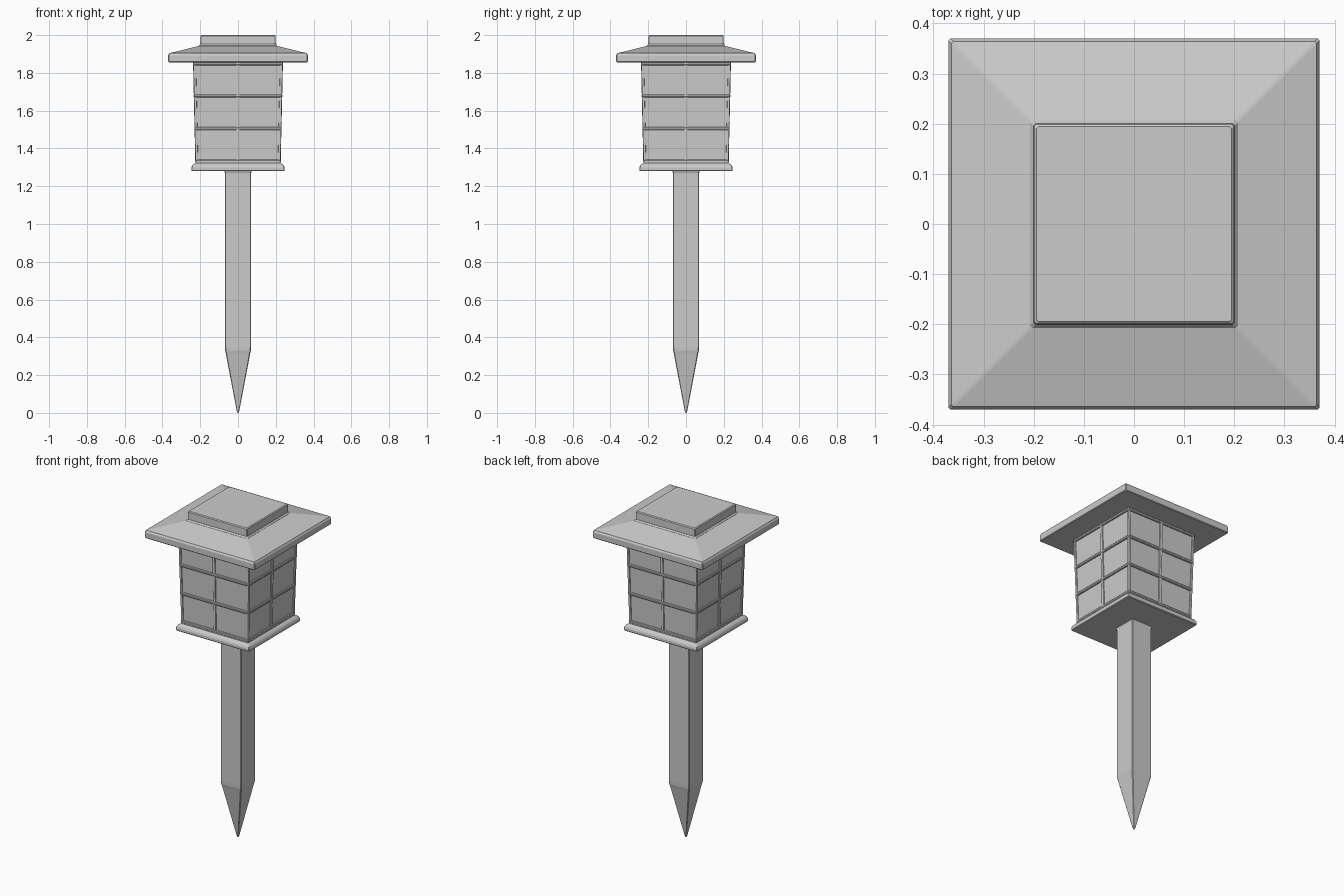
import bpy, bmesh
from math import pi
from mathutils import Matrix, Vector

if "Cube" in bpy.data.objects:
    bpy.data.objects.remove(bpy.data.objects["Cube"])


def finish(bm, name):
    bmesh.ops.recalc_face_normals(bm, faces=bm.faces)
    me = bpy.data.meshes.new(name)
    bm.to_mesh(me)
    bm.free()
    ob = bpy.data.objects.new(name, me)
    bpy.context.collection.objects.link(ob)
    return ob


def square_loft(name, profile, c=0.004, capped=True):
    """Stack chamfered square sections given as (half width, z)."""
    bm = bmesh.new()
    rings = []
    for h, z in profile:
        k = h - min(c, h * 0.3)
        pts = [(h, -k), (h, k), (k, h), (-k, h), (-h, k), (-h, -k), (-k, -h), (k, -h)]
        rings.append([bm.verts.new((x, y, z)) for x, y in pts])
    for a, b in zip(rings, rings[1:]):
        for i in range(8):
            j = (i + 1) % 8
            bm.faces.new((a[i], a[j], b[j], b[i]))
    if capped:
        bm.faces.new(rings[0])
        bm.faces.new(rings[-1])
    return finish(bm, name)


def four_bars(name, p0, p1, w):
    """Square bar from p0 to p1, repeated on four sides, edges softened."""
    bm = bmesh.new()
    for n in range(4):
        rot = Matrix.Rotation(n * pi / 2, 3, 'Z')
        ends = [[bm.verts.new(rot @ (Vector(p) + Vector((sx * w, sy * w, 0))))
                 for sx, sy in ((-1, -1), (1, -1), (1, 1), (-1, 1))] for p in (p0, p1)]
        a, b = ends
        for i in range(4):
            j = (i + 1) % 4
            bm.faces.new((a[i], a[j], b[j], b[i]))
        bm.faces.new(a)
        bm.faces.new(b)
    ob = finish(bm, name)
    mod = ob.modifiers.new("soft_edges", 'BEVEL')
    mod.width, mod.segments = 0.003, 2
    return ob


# Ground stake with pointed tip
square_loft("stake", [(0.003, 0), (0.007, 0.012), (0.059, 0.285), (0.064, 0.312),
                      (0.068, 0.33), (0.069, 0.35), (0.069, 1.27), (0.075, 1.285)])

# Base plate with rounded upper rim
square_loft("base_plate", [(0.243, 1.28), (0.247, 1.284), (0.247, 1.298), (0.243, 1.308),
                           (0.236, 1.316), (0.226, 1.322), (0.226, 1.33)])

# Tapered lantern panes
z0, z1, h0, h1 = 1.325, 1.857, 0.219, 0.231


def half_at(z):
    return h0 + (h1 - h0) * (z - z0) / (z1 - z0)


square_loft("lantern_panes", [(h0, z0), (h1, z1)])

# Horizontal glazing bars wrapping the panes
for n, z in enumerate((1.333, 1.505, 1.678, 1.848)):
    h = half_at(z)
    square_loft(f"glazing_ring_{n}", [(h - 0.004, z - 0.009), (h + 0.005, z - 0.008),
                (h + 0.008, z - 0.004), (h + 0.008, z + 0.004),
                (h + 0.005, z + 0.008), (h - 0.004, z + 0.009)], capped=False)

# Upright glazing bars and slim corner posts
four_bars("upright_bars", (0, -h0 + 0.002, z0), (0, -h1 + 0.002, z1), 0.009)
four_bars("corner_posts", (h0 - 0.001, -h0 + 0.001, z0), (h1 - 0.001, -h1 + 0.001, z1), 0.007)

# Overhanging hipped roof
square_loft("roof", [(0.366, 1.856), (0.370, 1.860), (0.370, 1.893), (0.364, 1.904),
                     (0.207, 1.943), (0.19, 1.945)])

# Raised cap on the roof
square_loft("solar_cap", [(0.207, 1.94), (0.207, 1.944), (0.200, 1.952), (0.199, 1.995), (0.194, 2.0)])
